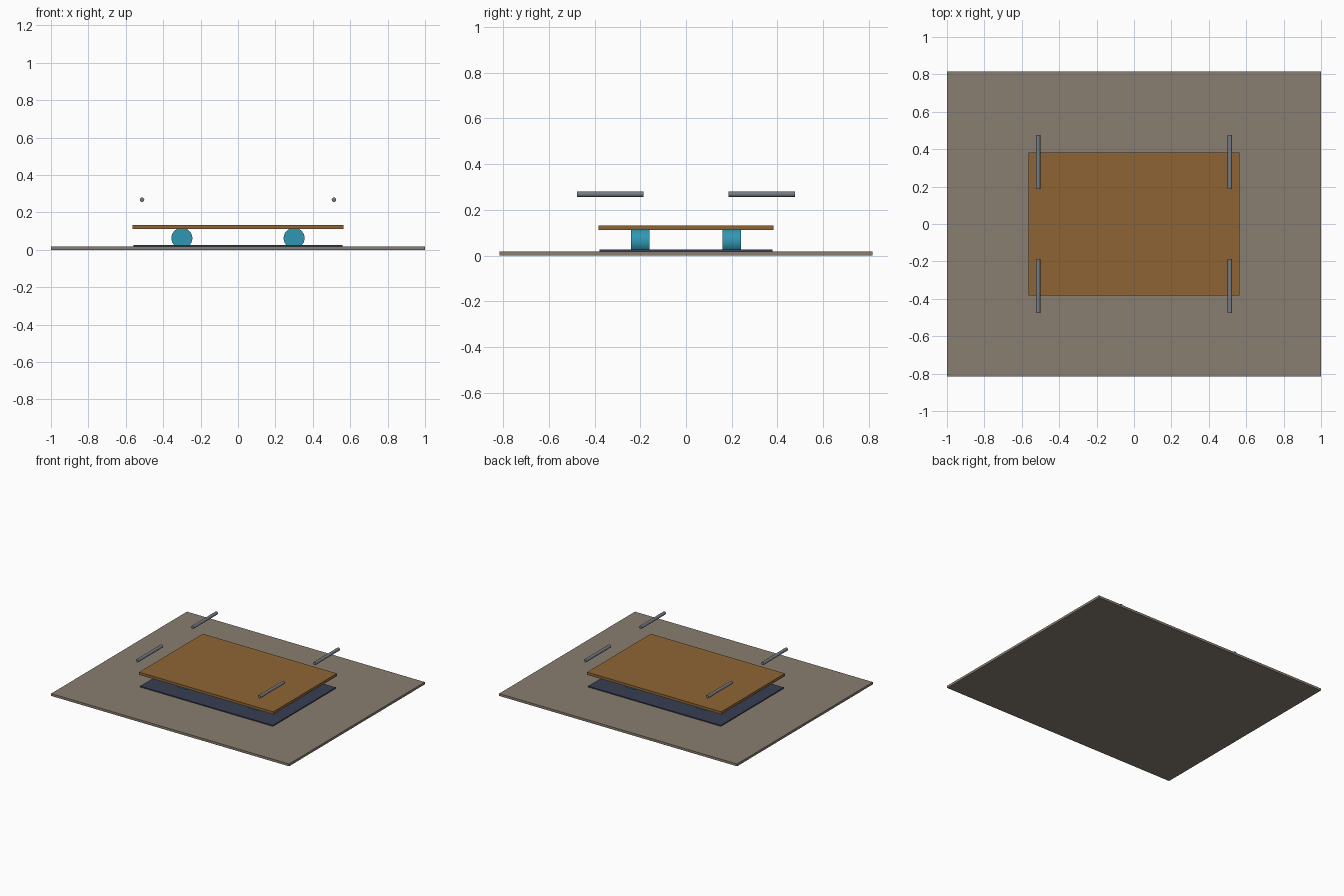
import bpy
from math import radians

if "Cube" in bpy.data.objects:
    bpy.data.objects.remove(bpy.data.objects["Cube"])


def material(name, rgb):
    m = bpy.data.materials.new(name)
    m.diffuse_color = (*rgb, 1)
    m.use_nodes = True
    m.node_tree.nodes["Principled BSDF"].inputs["Base Color"].default_value = m.diffuse_color
    return m


def box(name, size, z0, z1, mat):
    bpy.ops.mesh.primitive_cube_add(size=1, location=(0, 0, (z0 + z1) / 2))
    o = bpy.context.object
    o.name = name
    o.scale = (size[0], size[1], z1 - z0)
    bpy.ops.object.transform_apply(location=False, rotation=False, scale=True)
    o.data.materials.append(mat)


def rod(name, loc, radius, length, sides, mat):
    bpy.ops.mesh.primitive_cylinder_add(vertices=sides, radius=radius, depth=length,
                                        location=loc, rotation=(radians(90), 0, 0))
    o = bpy.context.object
    o.name = name
    o.data.materials.append(mat)
    bpy.ops.object.shade_smooth_by_angle(angle=radians(35))


stone = material("stone", (0.25, 0.21, 0.16))
navy = material("navy", (0.04, 0.05, 0.09))
wood = material("wood", (0.27, 0.13, 0.035))
teal = material("teal", (0.03, 0.31, 0.45))
steel = material("steel", (0.18, 0.20, 0.23))

# Stacked flat panels
box("floor_slab", (2.0, 1.63), 0.0, 0.018, stone)
box("dark_mat", (1.116, 0.756), 0.018, 0.026, navy)
box("wooden_deck", (1.128, 0.764), 0.112, 0.132, wood)

# Four rollers under the deck and four handle bars above it
for sx, side in ((-1, "left"), (1, "right")):
    for sy, end in ((-1, "front"), (1, "back")):
        rod(f"roller_{end}_{side}", (sx * 0.30, sy * 0.20, 0.062), 0.056, 0.08, 32, teal)
        rod(f"handle_bar_{end}_{side}", (sx * 0.513, sy * 0.331, 0.268), 0.012, 0.29, 16, steel)
